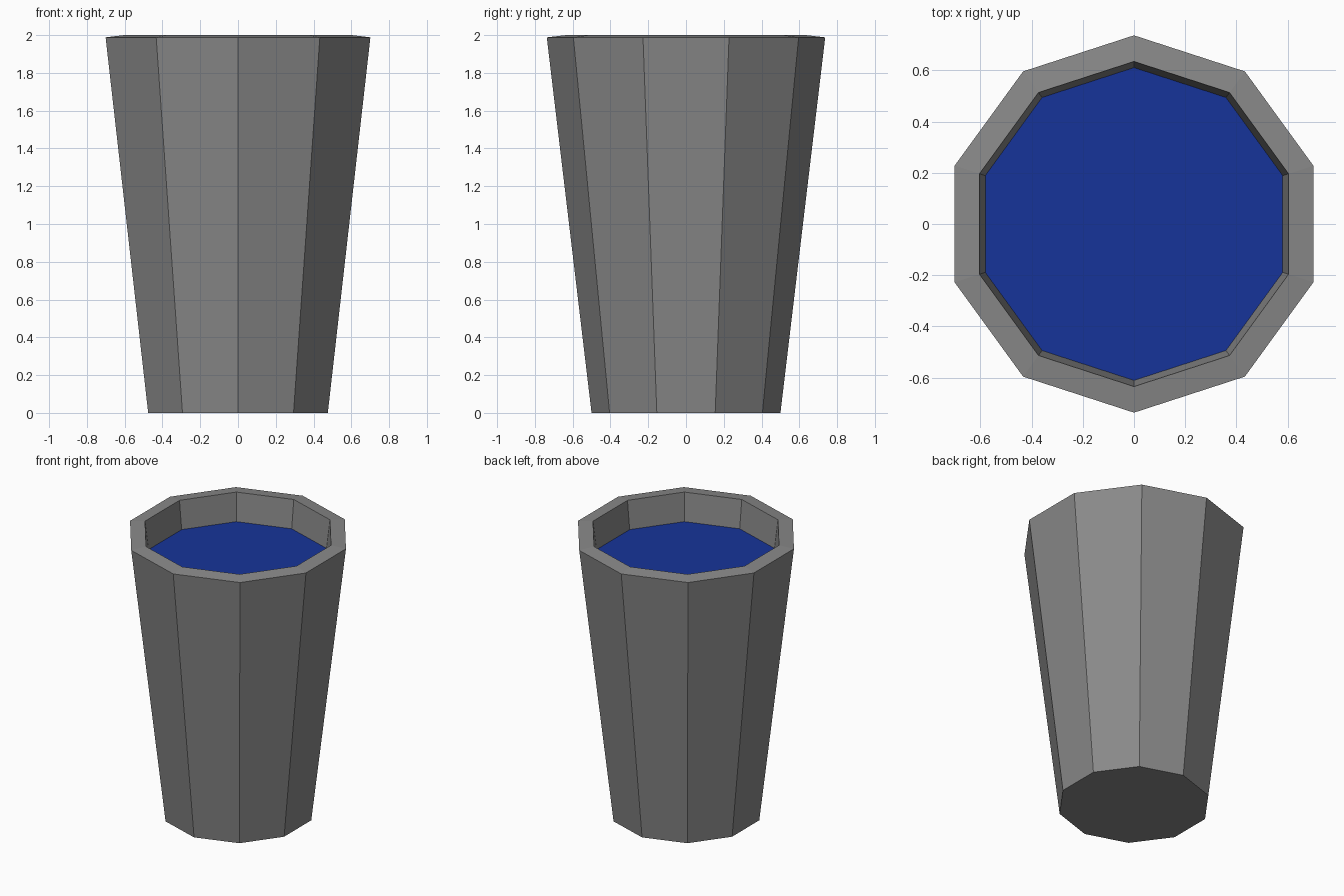
import bpy
import bmesh
from math import sin, cos, pi

if "Cube" in bpy.data.objects:
    bpy.data.objects.remove(bpy.data.objects["Cube"])

SIDES = 10


def ring(bm, radius, z):
    """Ten-sided loop with a corner on the +y axis."""
    return [bm.verts.new((radius * cos(pi / 2 + 2 * pi * i / SIDES),
                          radius * sin(pi / 2 + 2 * pi * i / SIDES), z))
            for i in range(SIDES)]


def finish(bm, name, color):
    mesh = bpy.data.meshes.new(name)
    bm.to_mesh(mesh)
    bm.free()
    obj = bpy.data.objects.new(name, mesh)
    bpy.context.collection.objects.link(obj)
    mat = bpy.data.materials.new(name + "_color")
    mat.diffuse_color = (*color, 1.0)
    mat.use_nodes = True
    mat.node_tree.nodes["Principled BSDF"].inputs["Base Color"].default_value = mat.diffuse_color
    mesh.materials.append(mat)


# Cup: tapered outer wall, slightly tilted rim, parallel inner wall, floor
bm = bmesh.new()
profile = [(0.5, 0.0), (0.737, 1.988), (0.635, 2.0), (0.41, 0.1)]
rings = [ring(bm, r, z) for r, z in profile]
for low, high in zip(rings, rings[1:]):
    for i in range(SIDES):
        j = (i + 1) % SIDES
        bm.faces.new((low[i], low[j], high[j], high[i]))
bm.faces.new(rings[0][::-1])
bm.faces.new(rings[-1])
bmesh.ops.recalc_face_normals(bm, faces=bm.faces)
finish(bm, "cup", (0.25, 0.25, 0.25))

# Liquid: flat surface touching the inner wall just below the rim
bm = bmesh.new()
bm.faces.new(ring(bm, 0.612, 1.798))
finish(bm, "liquid", (0.008, 0.034, 0.32))
